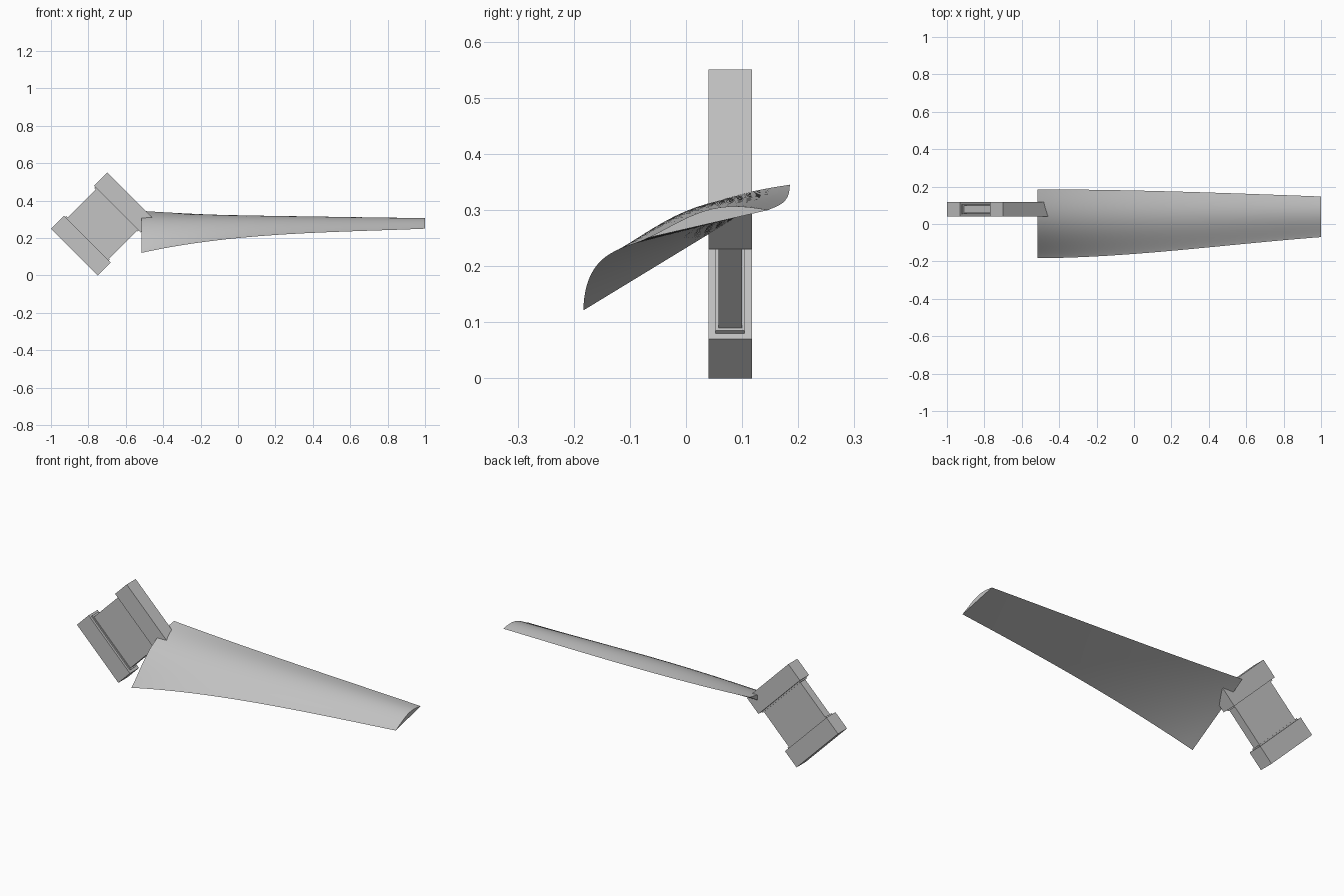
import bpy
import math

cube = bpy.data.objects.get("Cube")
if cube:
    bpy.data.objects.remove(cube, do_unlink=True)

GREY = (0.55, 0.55, 0.55, 1)
mat = bpy.data.materials.new("plain grey")
mat.use_nodes = True
mat.diffuse_color = GREY
mat.node_tree.nodes["Principled BSDF"].inputs["Base Color"].default_value = GREY


def block(name, across, along, depth):
    """Box turned 45 degrees: across is the x+z range, along the z-x range, depth the y range."""
    s, d, y = (sum(r) / 2 for r in (across, along, depth))
    bpy.ops.mesh.primitive_cube_add(size=1, location=((s - d) / 2, y, (s + d) / 2),
                                    rotation=(0, -math.pi / 4, 0))
    ob = bpy.context.object
    ob.name = name
    ob.scale = ((across[1] - across[0]) / math.sqrt(2), depth[1] - depth[0],
                (along[1] - along[0]) / math.sqrt(2))
    ob.data.materials.append(mat)


# Root fitting: two flanges joined by a web with slim feet
for name, across in (("lower_flange", (-0.75, -0.61)), ("upper_flange", (-0.29, -0.15))):
    block(name, across, (0.75, 1.25), (0.04, 0.118))
block("web", (-0.62, -0.28), (0.78, 1.22), (0.058, 0.1))
for name, across in (("lower_web_foot", (-0.62, -0.6)), ("upper_web_foot", (-0.3, -0.28))):
    block(name, across, (0.77, 1.235), (0.053, 0.104))

# Blade: flat underside, arched top, tapering and untwisting towards the tip
STATIONS = (-0.515, 0, 0.5, 1)
FRONT_Y, FRONT_Z = (-0.183, -0.16, -0.115, -0.07), (0.121, 0.2, 0.232, 0.25)
REAR_Y, REAR_Z = (0.185, 0.179, 0.165, 0.147), (0.345, 0.32, 0.308, 0.3)


def smooth_value(values, x):
    """Cubic through the four stations."""
    total = 0
    for i, v in enumerate(values):
        for j, s in enumerate(STATIONS):
            if j != i:
                v *= (x - s) / (STATIONS[i] - s)
        total += v
    return total


def section(x, n):
    fy, fz, ry, rz = (smooth_value(v, x) for v in (FRONT_Y, FRONT_Z, REAR_Y, REAR_Z))
    dy, dz = ry - fy, rz - fz
    top, bottom = [], []
    for i in range(n + 1):
        t = (1 - math.cos(math.pi * i / n)) / 2
        rise = 0.11 * math.sin(math.pi * t ** 1.2)
        top.append((x, fy + dy * t - dz * rise, fz + dz * t + dy * rise))
        bottom.append((x, fy + dy * t, fz + dz * t))
    return top + bottom[-2:0:-1]


ROWS, N = 40, 24
verts = []
for r in range(ROWS + 1):
    verts += section(STATIONS[0] + (1 - STATIONS[0]) * r / ROWS, N)
ring = 2 * N
faces = [(r * ring + i, (r + 1) * ring + i, (r + 1) * ring + (i + 1) % ring, r * ring + (i + 1) % ring)
         for r in range(ROWS) for i in range(ring)]
faces += [tuple(range(ring)), tuple(reversed(range(ROWS * ring, (ROWS + 1) * ring)))]
mesh = bpy.data.meshes.new("blade")
mesh.from_pydata(verts, [], faces)
mesh.materials.append(mat)
blade = bpy.data.objects.new("blade", mesh)
bpy.context.collection.objects.link(blade)

bpy.ops.object.select_all(action="DESELECT")
blade.select_set(True)
bpy.context.view_layer.objects.active = blade
bpy.ops.object.mode_set(mode="EDIT")
bpy.ops.mesh.select_all(action="SELECT")
bpy.ops.mesh.normals_make_consistent(inside=False)
bpy.ops.object.mode_set(mode="OBJECT")
bpy.ops.object.shade_smooth_by_angle(angle=math.radians(25))
